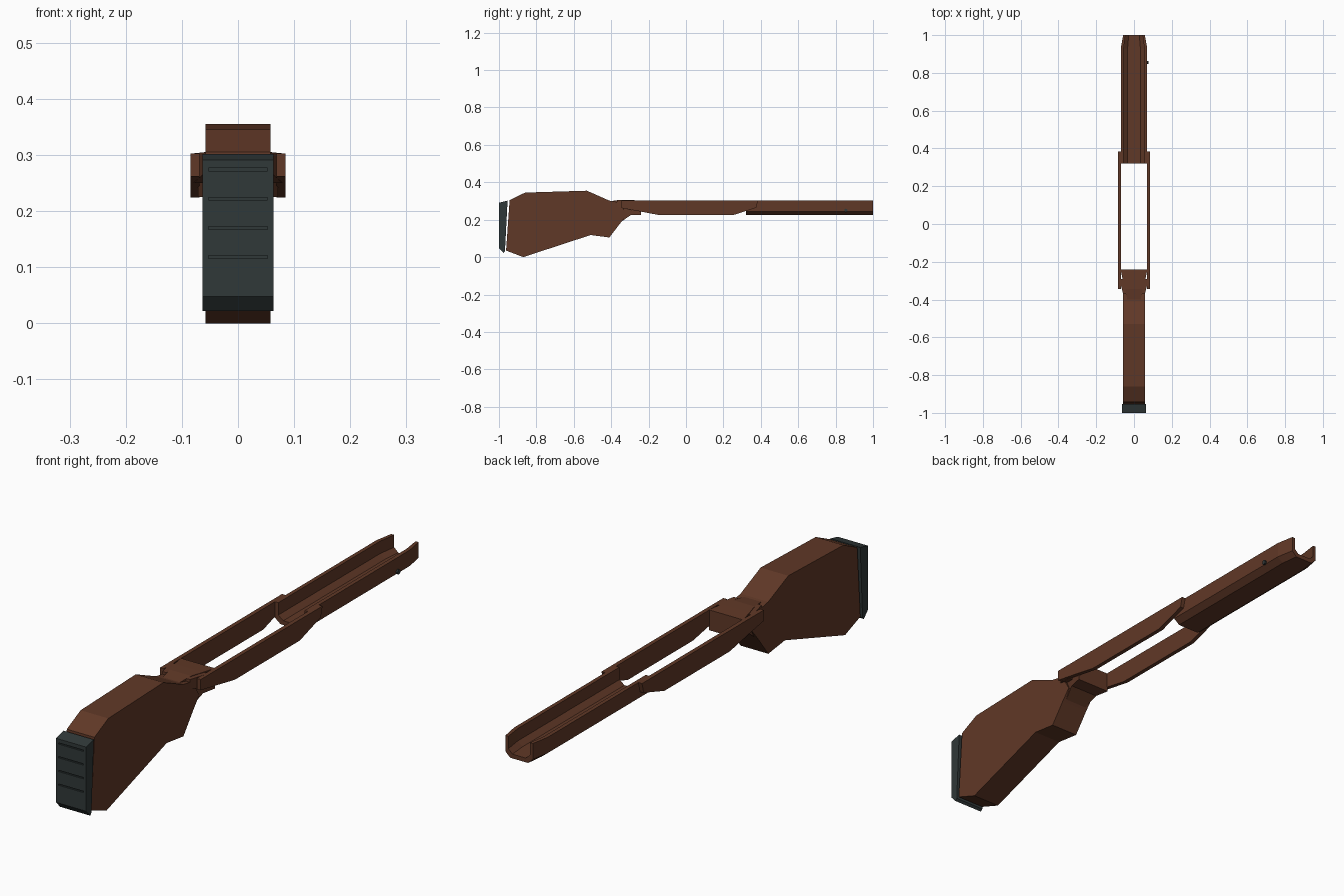
import bpy, bmesh, math
from mathutils import Matrix

if "Cube" in bpy.data.objects:
    bpy.data.objects.remove(bpy.data.objects["Cube"])


def material(name, rgb):
    m = bpy.data.materials.new(name)
    m.diffuse_color = (*rgb, 1)
    m.use_nodes = True
    m.node_tree.nodes["Principled BSDF"].inputs["Base Color"].default_value = m.diffuse_color
    return m


WOOD = material("brown_wood", (0.118, 0.040, 0.020))
RUBBER = material("dark_rubber", (0.030, 0.040, 0.040))


def finish(name, bm, mat):
    bmesh.ops.recalc_face_normals(bm, faces=bm.faces)
    me = bpy.data.meshes.new(name)
    bm.to_mesh(me)
    bm.free()
    me.materials.append(mat)
    ob = bpy.data.objects.new(name, me)
    bpy.context.collection.objects.link(ob)
    return ob


def slab(name, profile, x0, x1, mat):
    """Extrude a (y, z) outline from x0 to x1."""
    bm = bmesh.new()
    face = bm.faces.new([bm.verts.new((x0, y, z)) for y, z in profile])
    ext = bmesh.ops.extrude_face_region(bm, geom=[face])
    verts = [v for v in ext["geom"] if isinstance(v, bmesh.types.BMVert)]
    bmesh.ops.translate(bm, verts=verts, vec=(x1 - x0, 0, 0))
    return finish(name, bm, mat)


def loft(name, sections, mat):
    """Join (y, [(x, z), ...]) rings; end caps are filled."""
    bm = bmesh.new()
    rings = [[bm.verts.new((x, y, z)) for x, z in pts] for y, pts in sections]
    n = len(rings[0])
    for a, b in zip(rings, rings[1:]):
        for i in range(n):
            j = (i + 1) % n
            bm.faces.new((a[i], a[j], b[j], b[i]))
    bm.faces.new(rings[0])
    bm.faces.new(rings[-1])
    return finish(name, bm, mat)


def box_ring(half, z0, z1):
    return [(-half, z0), (half, z0), (half, z1), (-half, z1)]


# Butt stock and grip
slab("stock", [(-0.943, 0.305), (-0.86, 0.345), (-0.53, 0.355), (-0.41, 0.302),
               (-0.355, 0.292), (-0.315, 0.225), (-0.35, 0.183), (-0.41, 0.105),
               (-0.51, 0.118), (-0.87, 0.0), (-0.962, 0.035)],
     -0.058, 0.058, WOOD)

# Flared wrist block that carries the side rails
loft("wrist_block", [(-0.40, box_ring(0.036, 0.19, 0.300)),
                     (-0.345, box_ring(0.046, 0.19, 0.306)),
                     (-0.295, box_ring(0.060, 0.225, 0.305)),
                     (-0.24, box_ring(0.071, 0.225, 0.302))], WOOD)

# Side rails around the open receiver bay
rail = [(-0.345, 0.303), (-0.345, 0.262), (-0.25, 0.245), (-0.14, 0.224),
        (0.25, 0.224), (0.375, 0.264), (0.385, 0.303)]
for side, s in (("left", -1), ("right", 1)):
    slab("rail_" + side, rail, s * 0.069, s * 0.085, WOOD)
    # Slanted tab joining the rail to the wrist
    loft("rail_tab_" + side,
         [(-0.37, [(s * 0.040, 0.27), (s * 0.058, 0.27), (s * 0.058, 0.305), (s * 0.040, 0.305)]),
          (-0.29, [(s * 0.055, 0.25), (s * 0.078, 0.25), (s * 0.078, 0.303), (s * 0.055, 0.303)])],
         WOOD)

# Fore-end channel with tapered tip
half = [(0.070, 0.303), (0.070, 0.243), (0.046, 0.224)]
inner = [(0.034, 0.240), (0.055, 0.256), (0.055, 0.303)]
u = half + [(-x, z) for x, z in reversed(half)]
u += [(-x, z) for x, z in reversed(inner)] + inner
loft("fore_end", [(0.32, u), (0.93, u), (1.0, [(x * 0.82, z) for x, z in u])], WOOD)

# Sling stud on the right side
bm = bmesh.new()
bmesh.ops.create_cone(bm, cap_ends=True, segments=8, radius1=0.009, radius2=0.009,
                      depth=0.012, matrix=Matrix.Translation((0.071, 0.855, 0.25))
                      @ Matrix.Rotation(math.pi / 2, 4, "Y"))
finish("sling_stud", bm, RUBBER)

# Butt pad with grooves cut in its back
pad = slab("butt_pad", [(-1.0, 0.291), (-0.954, 0.302), (-0.968, 0.030),
                        (-0.976, 0.022), (-1.0, 0.048)], -0.063, 0.063, RUBBER)
bm = bmesh.new()
for z in (0.118, 0.170, 0.222, 0.274):
    bmesh.ops.create_cube(bm, size=1, matrix=Matrix.Translation((0, -1.0, z))
                          @ Matrix.Diagonal((0.106, 0.012, 0.005, 1)))
cutter = finish("groove_cutter", bm, RUBBER)
cutter.hide_render = True
cutter.hide_viewport = True
mod = pad.modifiers.new("grooves", "BOOLEAN")
mod.object = cutter
mod.operation = "DIFFERENCE"
mod.solver = "EXACT"
